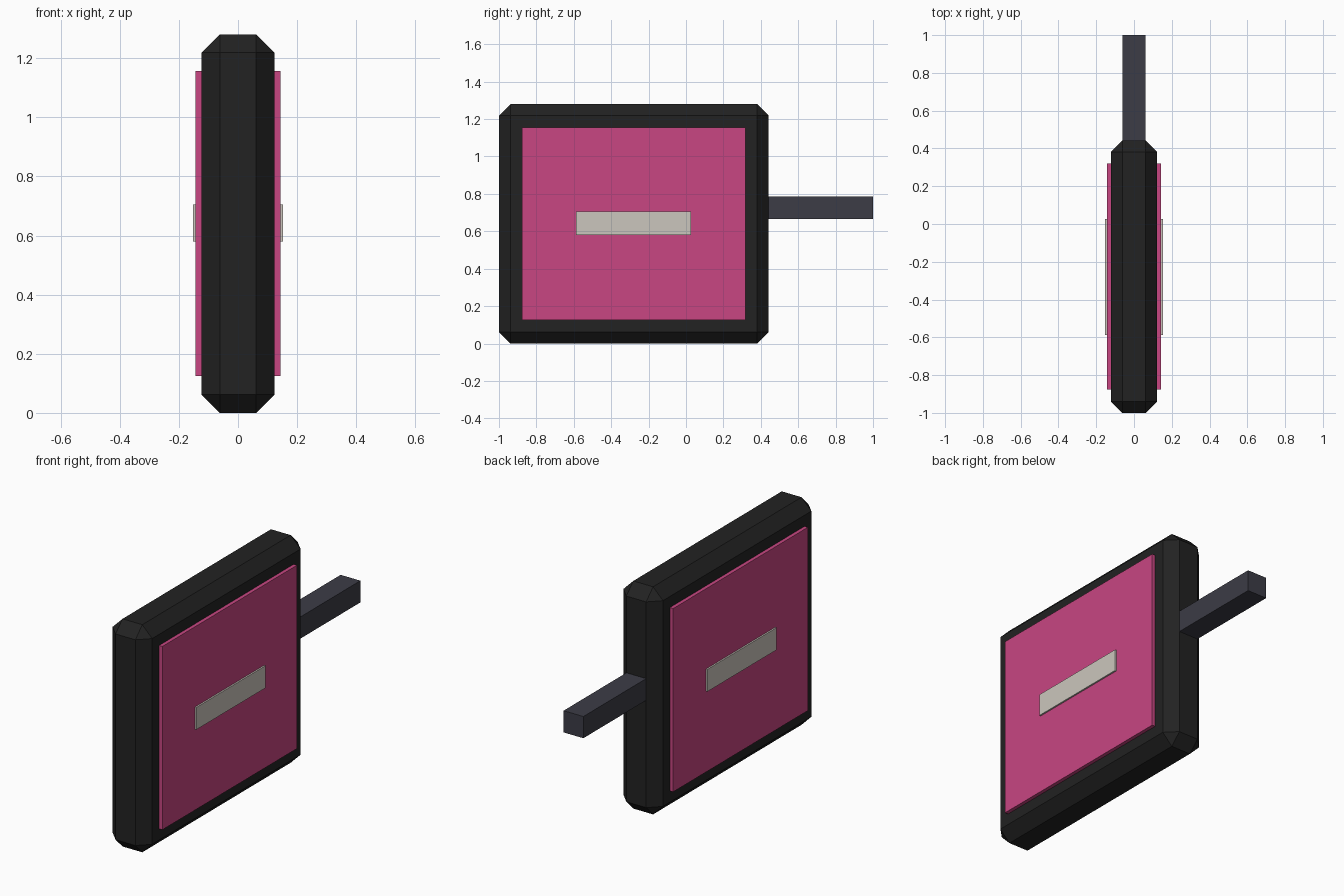
import bpy

if "Cube" in bpy.data.objects:
    bpy.data.objects.remove(bpy.data.objects["Cube"])


def material(name, rgb):
    m = bpy.data.materials.new(name)
    m.diffuse_color = (*rgb, 1.0)
    m.use_nodes = True
    m.node_tree.nodes["Principled BSDF"].inputs["Base Color"].default_value = m.diffuse_color
    return m


BLACK = material("black", (0.016, 0.016, 0.016))
PINK = material("pink", (0.578, 0.061, 0.223))
CREAM = material("cream", (0.597, 0.565, 0.508))
GREY = material("dark_grey", (0.045, 0.045, 0.061))


def box(name, lo, hi, mat, bevel=0.0):
    """Box between two corners, with an optional flat chamfer."""
    bpy.ops.mesh.primitive_cube_add(
        size=1, location=[(a + b) / 2 for a, b in zip(lo, hi)])
    ob = bpy.context.object
    ob.name = name
    ob.scale = [b - a for a, b in zip(lo, hi)]
    bpy.ops.object.transform_apply(location=False, rotation=False, scale=True)
    ob.data.materials.append(mat)
    if bevel:
        mod = ob.modifiers.new("chamfer", 'BEVEL')
        mod.width = bevel
        mod.segments = 1
    return ob


# Chamfered sign body
box("sign_body", (-0.123, -1.0, 0.0), (0.123, 0.442, 1.28), BLACK, 0.0615)

# Wall bracket
box("bracket", (-0.0615, 0.40, 0.665), (0.0615, 1.0, 0.787), GREY)

# Coloured panel and thin bar on both faces
for side, s in (("right", 1), ("left", -1)):
    for part, x0, x1, y, z, mat in (
            ("panel", 0.118, 0.1435, (-0.877, 0.319), (0.125, 1.156), PINK),
            ("bar", 0.1435, 0.1525, (-0.587, 0.027), (0.58, 0.705), CREAM)):
        a, b = sorted((s * x0, s * x1))
        box(f"{side}_{part}", (a, y[0], z[0]), (b, y[1], z[1]), mat)
